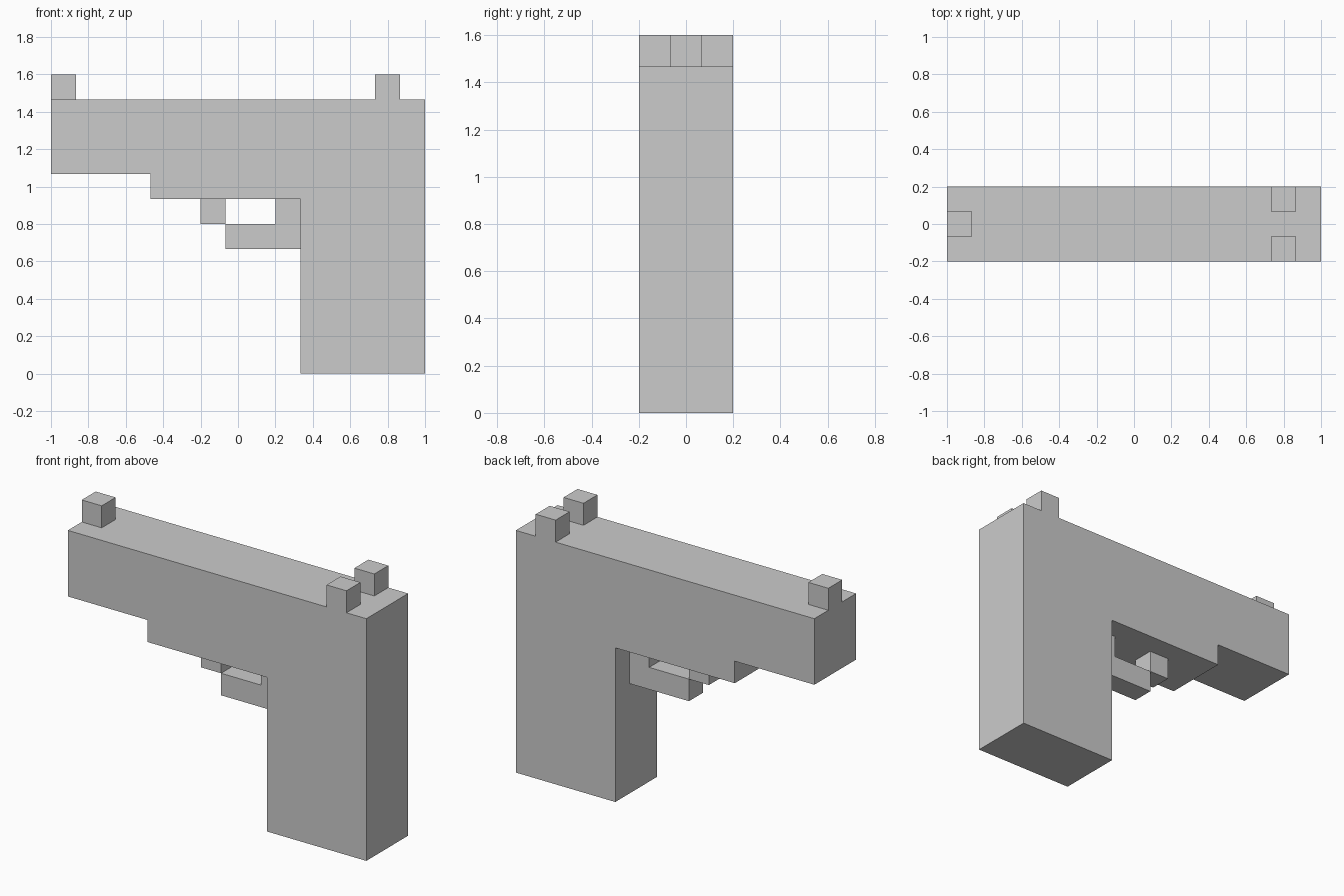
import bpy, bmesh

if "Cube" in bpy.data.objects:
    bpy.data.objects.remove(bpy.data.objects["Cube"])

U = 2 / 15  # the model sits on a grid of 15 x 3 x 12 cells


def extrude(name, profile, y0, y1):
    """Extrude an (x, z) outline in grid cells from y0 to y1."""
    bm = bmesh.new()
    verts = [bm.verts.new(((x - 7.5) * U, (y0 - 1.5) * U, z * U)) for x, z in profile]
    face = bm.faces.new(verts)
    res = bmesh.ops.extrude_face_region(bm, geom=[face])
    moved = [g for g in res["geom"] if isinstance(g, bmesh.types.BMVert)]
    bmesh.ops.translate(bm, verts=moved, vec=(0, (y1 - y0) * U, 0))
    bmesh.ops.recalc_face_normals(bm, faces=bm.faces[:])
    mesh = bpy.data.meshes.new(name)
    bm.to_mesh(mesh)
    bm.free()
    obj = bpy.data.objects.new(name, mesh)
    bpy.context.collection.objects.link(obj)
    return obj


def block(name, x, y, z):
    """One-cell cube with its low corner at the given cell."""
    return extrude(name, [(x, z), (x + 1, z), (x + 1, z + 1), (x, z + 1)], y, y + 1)


# Barrel, stepped frame and grip in one outline
extrude("body", [(0, 8), (4, 8), (4, 7), (10, 7), (10, 0), (15, 0), (15, 11), (0, 11)], 0, 3)

# L-shaped guard running forward from the grip
extrude("trigger_guard", [(7, 5), (10, 5), (10, 7), (9, 7), (9, 6), (7, 6)], 1, 2)

# Small block hanging under the frame
block("trigger", 6, 1, 7 - 1)

# Sights on top
block("front_sight", 0, 1, 11)
for side, y in (("right", 0), ("left", 2)):
    block("rear_sight_" + side, 13, y, 11)
